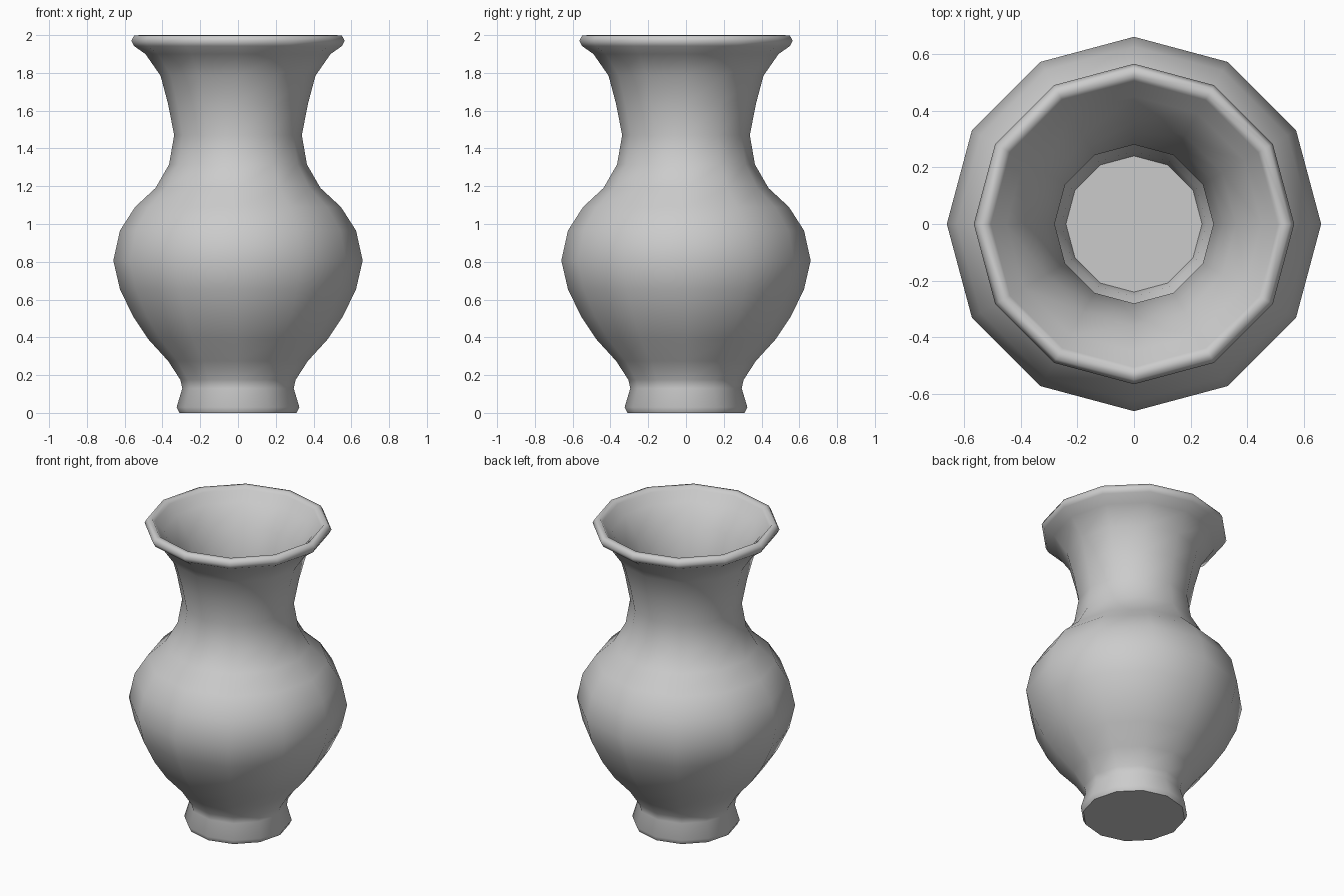
import bpy, bmesh, math

if "Cube" in bpy.data.objects:
    bpy.data.objects.remove(bpy.data.objects["Cube"])

SIDES = 12

# Closed profile as (radius, height): foot, outer belly, neck, lip, inner wall, floor
outer = [(0.31, 0.0), (0.325, 0.03), (0.295, 0.13), (0.305, 0.175), (0.37, 0.275),
         (0.475, 0.39), (0.555, 0.51), (0.625, 0.655), (0.66, 0.807), (0.625, 0.965),
         (0.545, 1.09), (0.437, 1.19), (0.365, 1.315), (0.338, 1.47), (0.37, 1.635),
         (0.41, 1.785), (0.49, 1.90)]
lip = [(0.55, 1.942), (0.565, 1.97), (0.55, 1.997), (0.52, 2.0), (0.505, 1.98)]
inner = [(0.45, 1.925), (0.36, 1.80), (0.315, 1.645), (0.28, 1.47), (0.31, 1.295),
         (0.395, 1.15), (0.50, 1.055), (0.57, 0.95), (0.60, 0.807), (0.57, 0.67),
         (0.505, 0.54), (0.43, 0.43), (0.33, 0.315), (0.255, 0.20), (0.24, 0.13)]


def lathe(name, profile):
    bm = bmesh.new()
    rings = []
    for r, z in profile:
        rings.append([bm.verts.new((r * math.cos(a), r * math.sin(a), z))
                      for a in (2 * math.pi * i / SIDES for i in range(SIDES))])
    for low, high in zip(rings, rings[1:]):
        for i in range(SIDES):
            j = (i + 1) % SIDES
            bm.faces.new((low[i], low[j], high[j], high[i]))
    # Underside and inside floor
    bm.faces.new(rings[0][::-1])
    bm.faces.new(rings[-1])
    bmesh.ops.recalc_face_normals(bm, faces=bm.faces)
    mesh = bpy.data.meshes.new(name)
    bm.to_mesh(mesh)
    bm.free()
    obj = bpy.data.objects.new(name, mesh)
    bpy.context.collection.objects.link(obj)
    return obj


# Vase body, smooth with a crisp foot edge
vase = lathe("vase", outer + lip + inner)
bpy.context.view_layer.objects.active = vase
vase.select_set(True)
bpy.ops.object.shade_smooth_by_angle(angle=math.radians(60))
